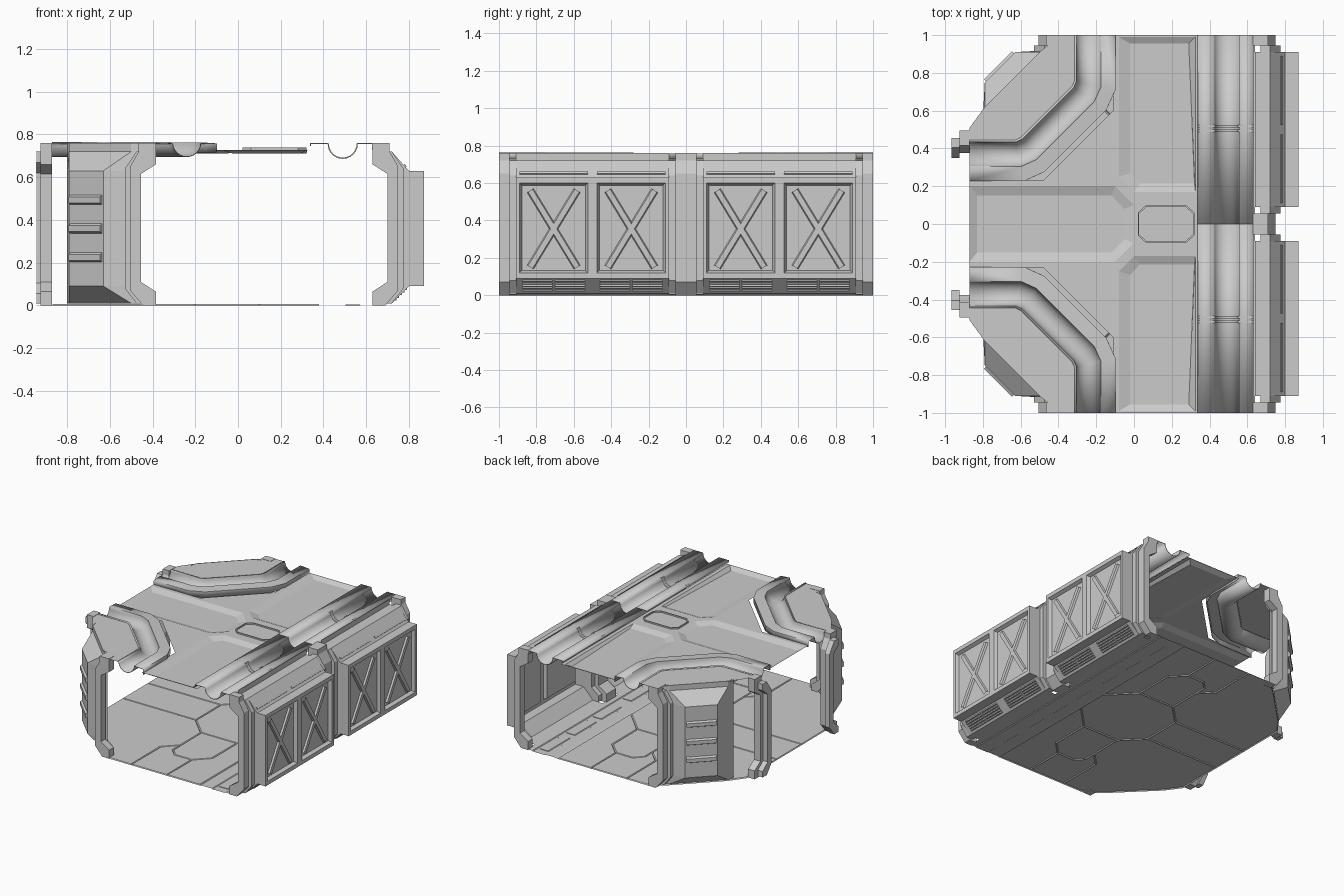
import bpy, bmesh, math
from mathutils import Vector

if "Cube" in bpy.data.objects:
    bpy.data.objects.remove(bpy.data.objects["Cube"])


def finish(name, bm, mirror=True, solid=0, smooth=False):
    bmesh.ops.remove_doubles(bm, verts=bm.verts, dist=1e-5)
    bmesh.ops.recalc_face_normals(bm, faces=bm.faces)
    me = bpy.data.meshes.new(name)
    bm.to_mesh(me)
    bm.free()
    ob = bpy.data.objects.new(name, me)
    bpy.context.collection.objects.link(ob)
    if smooth:
        bpy.context.view_layer.objects.active = ob
        ob.select_set(True)
        bpy.ops.object.shade_smooth_by_angle(angle=math.radians(35))
        ob.select_set(False)
    if solid:
        m = ob.modifiers.new("thickness", 'SOLIDIFY')
        m.thickness, m.offset = solid, 0
    if mirror:
        m = ob.modifiers.new("mirror", 'MIRROR')
        m.use_axis = (False, True, False)
        m.use_mirror_merge = False
    return ob


def loft(bm, rows, closed=False):
    vs = [[bm.verts.new(p) for p in r] for r in rows]
    for a, b in zip(vs, vs[1:]):
        n = len(a)
        for i in range(n if closed else n - 1):
            j = (i + 1) % n
            bm.faces.new((a[i], a[j], b[j], b[i]))
    return vs


def fill(loops, place):
    """Flat sheet from 2D outlines; every loop after the first is a hole."""
    bm = bmesh.new()
    for lp in loops:
        v = [bm.verts.new((*p, 0)) for p in lp]
        for i in range(len(v)):
            bm.edges.new((v[i - 1], v[i]))
    bmesh.ops.triangle_fill(bm, edges=bm.edges[:], use_beauty=True, normal=(0, 0, 1))
    for v in bm.verts:
        v.co = place(v.co.x, v.co.y)
    return bm


def prism(bm, poly, v0, v1, place):
    """Closed (u, z) profile extruded from v0 to v1 with end caps."""
    a, b = loft(bm, [[place(u, v, z) for u, z in poly] for v in (v0, v1)], True)
    bm.faces.new(a)
    bm.faces.new(b)


def sweep(name, path, prof, **kw):
    """Open (offset, z) profile carried along a mitred plan path."""
    pts = [Vector(p) for p in path]
    rows = []
    for i, p in enumerate(pts):
        d = [(pts[k + 1] - pts[k]).normalized() for k in (i - 1, i) if 0 <= k < len(pts) - 1]
        n = sum((Vector((-t.y, t.x)) for t in d), Vector((0, 0))).normalized()
        s = 1 / n.dot(Vector((-d[0].y, d[0].x)))
        rows.append([(p.x + n.x * o * s, p.y + n.y * o * s, z) for o, z in prof])
    bm = bmesh.new()
    loft(bm, rows)
    return finish(name, bm, smooth=True, **kw)


def arc(r, z):
    return [(-r * math.cos(math.pi * i / 12), z - r * math.sin(math.pi * i / 12)) for i in range(13)]


def tray(name, outer, inner, z0, z1, place, closed=True):
    bm = bmesh.new()
    rows = loft(bm, [[place(a, b, z0) for a, b in outer], [place(a, b, z1) for a, b in inner]], closed)
    bm.faces.new(rows[1])
    return finish(name, bm)


def rect(a0, b0, a1, b1):
    return [(a0, b0), (a1, b0), (a1, b1), (a0, b1)]


flat = lambda x, y, z: (x, y, z)
right = lambda u, v, z: (u, v, z)
right_mid = lambda u, v, z: (u, 1 - v, z)
corner_a = lambda u, v, z: (.245 - u, v, z)
corner_b = lambda u, v, z: (v - 1.87, 1.125 - u, z)

# Stepped bracket columns at every wall end
outer_frame = [(.63, .76), (.63, .66), (.70, .615), (.70, .11), (.63, .065), (.63, 0),
               (.69, 0), (.75, .07), (.75, .65), (.71, .72), (.71, .76)]
inner_frame = [(.67, .72), (.67, .67), (.73, .62), (.73, .105), (.67, .055), (.67, .01),
               (.72, .01), (.775, .08), (.775, .64), (.72, .72)]
for name, place in (("right_end", right), ("right_middle", right_mid),
                    ("corner_side", corner_a), ("corner_back", corner_b)):
    bm = bmesh.new()
    prism(bm, outer_frame, .945, 1, place)
    prism(bm, inner_frame, .905, .945, place)
    finish(name + "_column", bm)

# Right wall shell: sloped top, sloped foot and end caps
bm = bmesh.new()
for seg in ([(.64, .76), (.64, .72), (.72, .72), (.80, .63), (.87, .63)],
            [(.87, .09), (.80, .09), (.72, .01), (.62, .005)]):
    loft(bm, [[(x, y, z) for x, z in seg] for y in (.09, .91)])
finish("right_wall_shell", bm)
cap = [(.72, .72), (.80, .63), (.87, .63), (.87, .09), (.80, .09), (.72, .01),
       (.68, .06), (.74, .11), (.74, .61), (.68, .66)]
for y in (.09, .91):
    finish("right_wall_cap", fill([cap], lambda x, z, y=y: (x, y, z)))

# Right wall face with two recessed cross-braced panels
wall = lambda y, z, x: (x, y, z)
holes = [rect(.11, .12, .475, .60), rect(.525, .12, .89, .60)]
finish("right_wall_face", fill([rect(.09, .09, .91, .63)] + holes, lambda y, z: (.87, y, z)))
for h in holes:
    (y0, z0), (y1, z1) = h[0], h[2]
    g = .012
    tray("wall_panel", h, rect(y0 + g, z0 + g, y1 - g, z1 - g), .87, .845, wall)
    bm = bmesh.new()
    yc, zc = (y0 + y1) / 2, .355
    for s in (-1, 1):
        d = Vector((s * .125, .205))
        n = Vector((-d.y, d.x)).normalized()
        ends = [Vector((yc, zc)) - d, Vector((yc, zc)) + d]
        loft(bm, [[(x, *(e + n * o)) for o, x in ((-.02, .845), (-.014, .858), (.014, .858), (.02, .845))]
                  for e in ends])
    finish("cross_brace", bm)
    # Louvres on the foot and a trim strip on the top slope
    bm = bmesh.new()
    ym = (y0 + y1) / 2
    for a, b in ((y0 + .015, ym - .006), (ym + .006, y1 - .015)):
        for i in range(5):
            x, z = .733 + i * .0125, .023 + i * .0125
            prism(bm, [(x, z), (x + .009, z), (x + .009, z + .009)], a, b, right)
    finish("foot_louvres", bm)
    bm = bmesh.new()
    prism(bm, [(.775, .655), (.785, .644), (.79, .65), (.78, .662)], y0, y1, right)
    finish("top_trim", bm)

# Corner bays: vertical three-sided wall with sloped head and foot
narrow = [(-.80, .57), (-.79, .62), (-.50, .91), (-.455, .92)]
wide = [(-.80, .57), (-.79, .75), (-.63, .91), (-.455, .92)]
bm = bmesh.new()
loft(bm, [[(x, y, z) for x, y in row] for row, z in
          ((narrow, .76), (narrow, .72), (wide, .63), (wide, .09), (narrow, .01))])
finish("corner_bay", bm)


def diagonal(u, v, z):
    k = math.sqrt(.5)
    return (-.71 + k * (v - u), .83 + k * (v + u), z)


bm = bmesh.new()
for z in (.20, .335, .47):
    prism(bm, [(-.004, z), (.014, z + .01), (.014, z + .038), (-.004, z + .05)], -.105, .105, diagonal)
finish("corner_ribs", bm)

# Ceiling centre sheet with recessed trays
n_out = [(-.08, .25), (.0, .17), (.325, .17), (.325, .99), (-.08, .99)]
n_in = [(-.02, .27), (.03, .215), (.32, .215), (.29, .955), (-.02, .955)]
edge = [(-.87, .23), (-.48, .23), (-.11, .60), (-.11, 1), (.355, 1), (.355, 0),
        (0, 0), (0, .10), (-.10, .20), (-.87, .20)]
finish("ceiling_sheet", fill([edge, n_out], lambda x, y: (x, y, .728)))
tray("ceiling_side_tray", n_out, n_in, .728, .71, flat)
tray("ceiling_left_tray", [(-.87, 0), (-.87, .20), (-.10, .20), (0, .10), (0, 0)],
     [(-.83, 0), (-.83, .15), (-.12, .15), (-.05, .08), (-.05, 0)], .728, .71, flat, False)

# Ceiling hatch rim, an eight-sided ring
hatch = [(.02, 0), (.02, .06), (.06, .097), (.28, .097), (.32, .06), (.32, 0)]
bm = bmesh.new()
loft(bm, [[(.17 + (x - .17) * (1 - k * .6), y * (1 - k), z) for x, y in hatch]
          for k, z in ((0, .728), (0, .738), (.08, .738), (.08, .722))])
finish("hatch_rim", bm)

# Ceiling conduits: straight one on the right, bent ones at the corners
sweep("right_conduit", [(.49, 0), (.49, 1)],
      [(-.14, .73), (-.14, .757)] + arc(.068, .757) + [(.15, .757), (.15, .745)], solid=.006)
for y in (.488, .512):
    sweep("conduit_seam", [(.49, y), (.49, y + .012)],
          [(-.14, .762)] + arc(.060, .762) + [(.15, .762)])
sweep("corner_conduit", [(-.87, .37), (-.61, .37), (-.555, .395), (-.265, .685), (-.24, .74), (-.24, 1)],
      [(-.14, .715), (-.14, .757)] + arc(.066, .762) + [(.075, .758)], solid=.004)
finish("corner_ceiling", fill([[(-.87, .44), (-.61, .44), (-.31, .74), (-.31, 1), (-.39, 1),
                                (-.50, .91), (-.79, .62), (-.87, .51)]], lambda x, y: (x, y, .758)))

# Floor plates separated by shallow grooves
plates = [
    ("centre", [(-.25, .15), (-.10, .30), (.20, .30), (.38, .12), (.38, -.12), (.20, -.30),
                (-.10, -.30), (-.25, -.15)], False),
    ("left", [(-.87, .15), (-.25, .15), (-.25, -.15), (-.87, -.15)], False),
    ("corner", [(-.87, .15), (-.25, .15), (-.10, .30), (-.10, .55), (-.20, .65), (-.20, 1),
                (-.39, 1), (-.50, .91), (-.79, .62), (-.87, .51)], True),
    ("inner", [(-.10, .30), (.20, .30), (.20, .60), (.10, .70), (-.04, .70), (-.10, .64)], True),
    ("outer", [(-.20, .65), (-.10, .55), (-.10, .64), (-.04, .70), (.10, .70), (.10, 1), (-.20, 1)], True),
    ("right", [(.20, .30), (.38, .12), (.38, 1), (.10, 1), (.10, .70), (.20, .60)], True)]
for name, pts, mir in plates:
    bm = bmesh.new()
    f = bm.faces.new([bm.verts.new((x, y, 0)) for x, y in pts])
    f.normal_update()
    if f.normal.z < 0:
        f.normal_flip()
    bmesh.ops.inset_individual(bm, faces=[f], thickness=.007, depth=.007)
    finish(name + "_floor_plate", bm, mir)

# Low service strip beside the right wall
bm = bmesh.new()
loft(bm, [[(x, y, z) for x, z in ((.38, 0), (.40, .004), (.48, .004), (.485, 0), (.59, 0), (.595, .005), (.64, .005))]
          for y in (0, 1)])
finish("floor_service_strip", bm)
bm = bmesh.new()
for a, b in ((.06, .30), (.36, .62), (.68, .94)):
    prism(bm, [(.50, 0), (.505, .004), (.57, .004), (.575, 0)], a, b, right)
finish("service_covers", bm)
